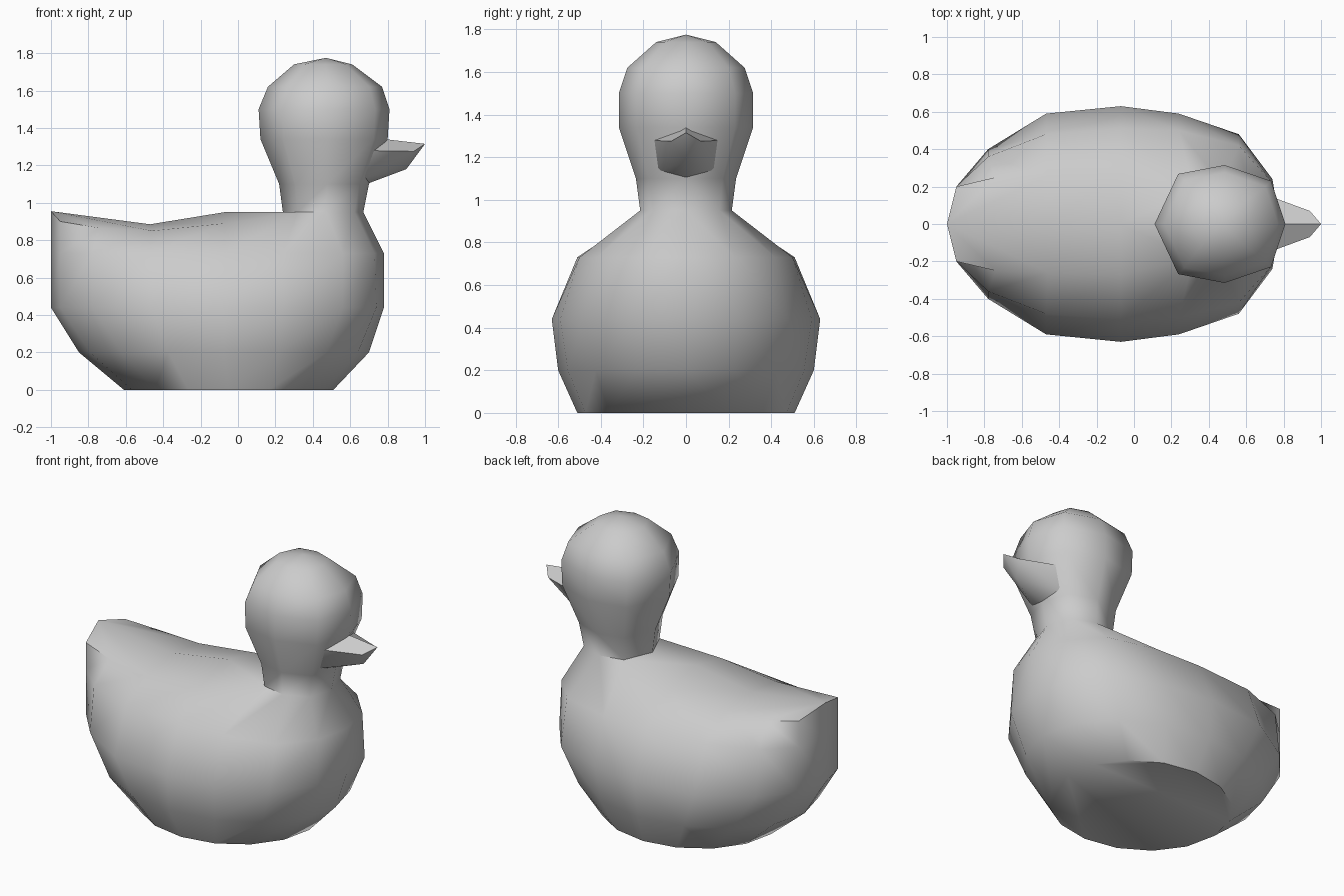
import bpy, bmesh, math

if "Cube" in bpy.data.objects:
    bpy.data.objects.remove(bpy.data.objects["Cube"])


def half_mesh(name, verts, faces, angle):
    """Build the +y half of a part, mirror it across y = 0 and shade it."""
    bm = bmesh.new()
    vs = [bm.verts.new(v) for v in verts]
    for f in faces:
        bm.faces.new([vs[i] for i in f])
    copy = bmesh.ops.duplicate(bm, geom=bm.verts[:] + bm.edges[:] + bm.faces[:])["geom"]
    for v in copy:
        if isinstance(v, bmesh.types.BMVert):
            v.co.y = -v.co.y
    bmesh.ops.remove_doubles(bm, verts=bm.verts[:], dist=0.001)
    bmesh.ops.recalc_face_normals(bm, faces=bm.faces[:])
    mesh = bpy.data.meshes.new(name)
    bm.to_mesh(mesh)
    bm.free()
    ob = bpy.data.objects.new(name, mesh)
    bpy.context.collection.objects.link(ob)
    bpy.ops.object.select_all(action='DESELECT')
    ob.select_set(True)
    bpy.context.view_layer.objects.active = ob
    bpy.ops.object.shade_smooth_by_angle(angle=math.radians(angle))
    return ob


verts, faces = [], []


def add_row(points):
    start = len(verts)
    verts.extend(points)
    return list(range(start, len(verts)))


def bridge(a, b):
    for i in range(len(a) - 1):
        faces.append((a[i], a[i + 1], b[i + 1], b[i]))


# Hull: half rings running from tail to breast
def ellipse(x0, x1, ry, z):
    c, r = (x0 + x1) / 2, (x1 - x0) / 2
    return [(c - r * math.cos(math.pi * i / 8), ry * math.sin(math.pi * i / 8), z)
            for i in range(9)]


belly = [(-1, 0), (-.95, .2), (-.78, .40), (-.47, .59), (-.07, .63),
         (.24, .59), (.56, .48), (.74, .24), (.78, 0)]
side = [(-1, 0), (-.95, .2), (-.78, .36), (-.47, .48), (-.07, .51),
        (.24, .50), (.56, .42), (.73, .23), (.78, 0)]
r0 = add_row(ellipse(-.61, .51, .51, 0))
r1 = add_row(ellipse(-.85, .70, .60, .2))
r2 = add_row([(x, y, .44) for x, y in belly])
p = add_row([(x, y, .73) for x, y in side])
faces.append(tuple(r0))
bridge(r0, r1)
bridge(r1, r2)
bridge(r2, p)


# Neck and head: stacked half octagons (back, front, half width, height)
def octagon(x0, x1, ry, z):
    c, r = (x0 + x1) / 2, (x1 - x0) / 2
    pattern = [(-1, 0), (-.64, .85), (.07, 1), (.78, .73), (1, 0)]
    return [(c + r * u, ry * v, z) for u, v in pattern]


rings = [add_row(octagon(*s)) for s in (
    (.24, .67, .215, .95), (.22, .70, .235, 1.1), (.12, .80, .315, 1.34),
    (.11, .81, .315, 1.5), (.16, .77, .275, 1.62), (.30, .61, .14, 1.74))]
for a, b in zip(rings, rings[1:]):
    bridge(a, b)
crown = add_row([(.47, 0, 1.775)])[0]
for i in range(4):
    faces.append((rings[-1][i], rings[-1][i + 1], crown))

# Back and upturned tail: centre ridge, a row beside it, then the shoulders
n = rings[0]
t = add_row([(-1, 0, .955), (-.47, 0, .885), (-.07, 0, .95)])
b = add_row([(-.95, .2, .90), (-.74, .25, .865), (-.46, .26, .85), (-.07, .27, .89)])
faces.append((p[0], p[1], b[0], t[0]))
bridge(p[1:6], b + [n[1]])
bridge(p[5:], n[1:])
faces += [(t[0], b[0], b[1]), (t[0], b[1], b[2], t[1])]
bridge([t[1], t[2], n[0]], [b[2], b[3], n[1]])
half_mesh("duck_body", verts, faces, 55)

# Beak: ridged top, pointed tip, wedge-shaped underside
beak = [(.70, 0, 1.35), (.64, .18, 1.28), (.64, .14, 1.13), (.66, 0, 1.09),
        (1, 0, 1.315), (.94, .07, 1.275), (.90, 0, 1.18)]
half_mesh("beak", beak,
          [(0, 1, 5, 4), (1, 2, 5), (2, 6, 5), (2, 3, 6), (4, 5, 6), ], 50)
